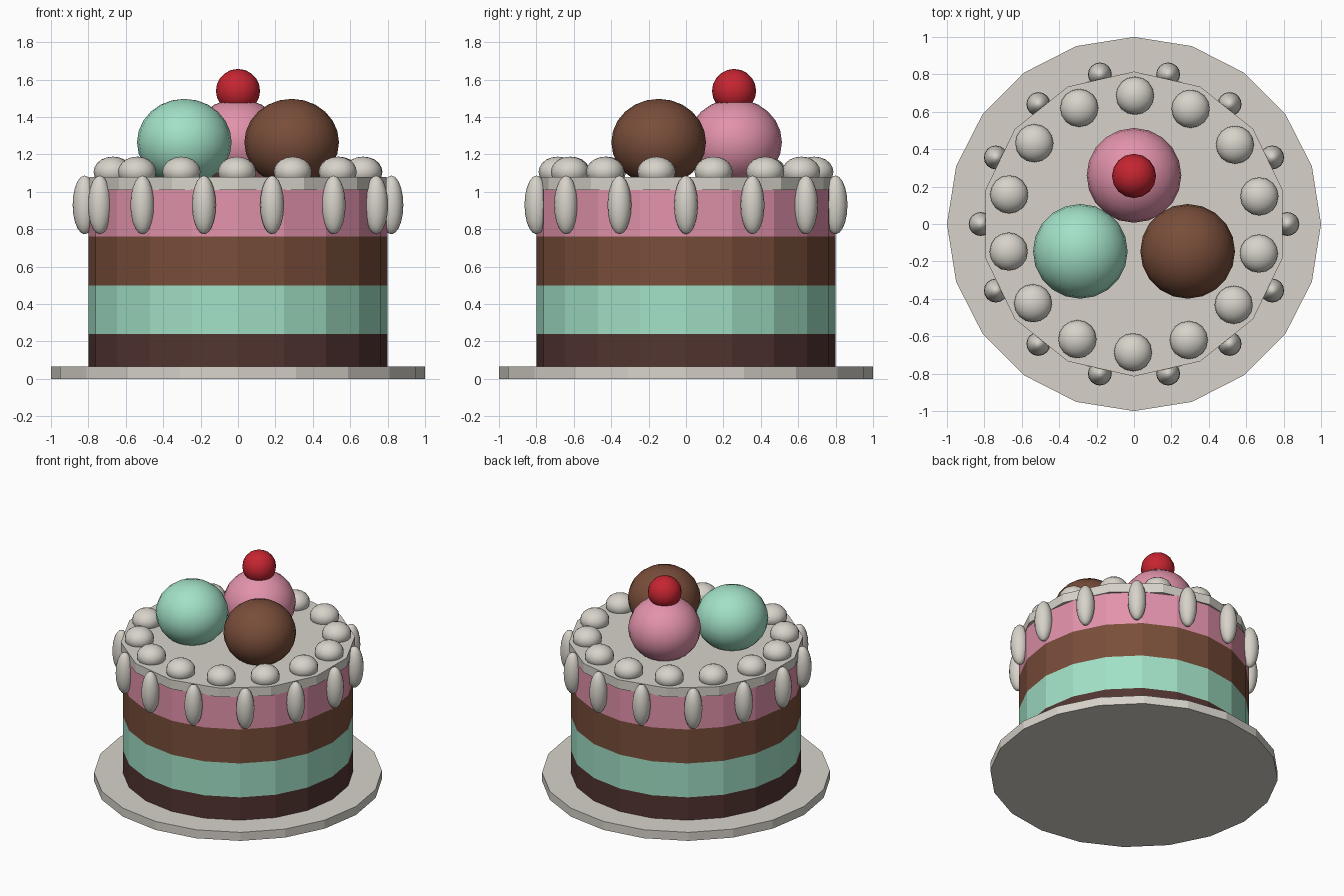
import bpy, math

cube = bpy.data.objects.get("Cube")
if cube:
    bpy.data.objects.remove(cube, do_unlink=True)


def material(name, r, g, b):
    m = bpy.data.materials.new(name)
    m.use_nodes = True
    m.diffuse_color = (r, g, b, 1)
    m.node_tree.nodes["Principled BSDF"].inputs["Base Color"].default_value = (r, g, b, 1)
    return m


cream = material("cream", 0.68, 0.65, 0.59)
mint = material("mint", 0.36, 0.75, 0.57)
pink = material("strawberry pink", 0.76, 0.29, 0.41)
brown = material("chocolate brown", 0.19, 0.075, 0.042)
dark = material("dark chocolate", 0.085, 0.035, 0.03)
red = material("cherry red", 0.56, 0.018, 0.03)


def finish(name, mat):
    ob = bpy.context.object
    ob.name = ob.data.name = name
    ob.data.materials.append(mat)
    return ob


def disc(name, radius, bottom, top, mat, sides=20):
    bpy.ops.mesh.primitive_cylinder_add(vertices=sides, radius=radius, depth=top - bottom,
                                        location=(0, 0, (bottom + top) / 2))
    return finish(name, mat)


def ball(name, centre, radius, height, mat, segments=20, rings=12):
    bpy.ops.mesh.primitive_uv_sphere_add(segments=segments, ring_count=rings,
                                         radius=1, location=centre)
    bpy.context.object.scale = (radius, radius, height)
    bpy.ops.object.shade_smooth()
    return finish(name, mat)


# Serving plate and cake layers
disc("plate", 1.0, 0, 0.065, cream)
disc("base_layer", 0.8, 0.065, 0.24, dark)
disc("mint_layer", 0.8, 0.24, 0.5, mint)
disc("chocolate_layer", 0.8, 0.5, 0.76, brown)
disc("strawberry_layer", 0.8, 0.76, 1.015, pink)
disc("icing_top", 0.815, 1.01, 1.08, cream, sides=14)

# Icing drips around the rim and dollops on top
COUNT = 14
for i in range(COUNT):
    a = math.tau * i / COUNT
    ball(f"drip_{i + 1}", (0.82 * math.cos(a), 0.82 * math.sin(a), 0.93),
         0.064, 0.157, cream, 16, 10)
    a += math.radians(12.4)
    ball(f"dollop_{i + 1}", (0.686 * math.cos(a), 0.686 * math.sin(a), 1.107),
         0.102, 0.081, cream, 16, 10)

# Three scoops and a cherry
for name, degrees, mat in (("strawberry_scoop", 90, pink), ("mint_scoop", 207, mint),
                           ("chocolate_scoop", 333, brown)):
    a = math.radians(degrees)
    r = 0.26 if degrees == 90 else 0.322
    ball(name, (r * math.cos(a), r * math.sin(a), 1.265), 0.253, 0.232, mat)
ball("cherry", (0, 0.257, 1.54), 0.118, 0.117, red, 16, 10)
